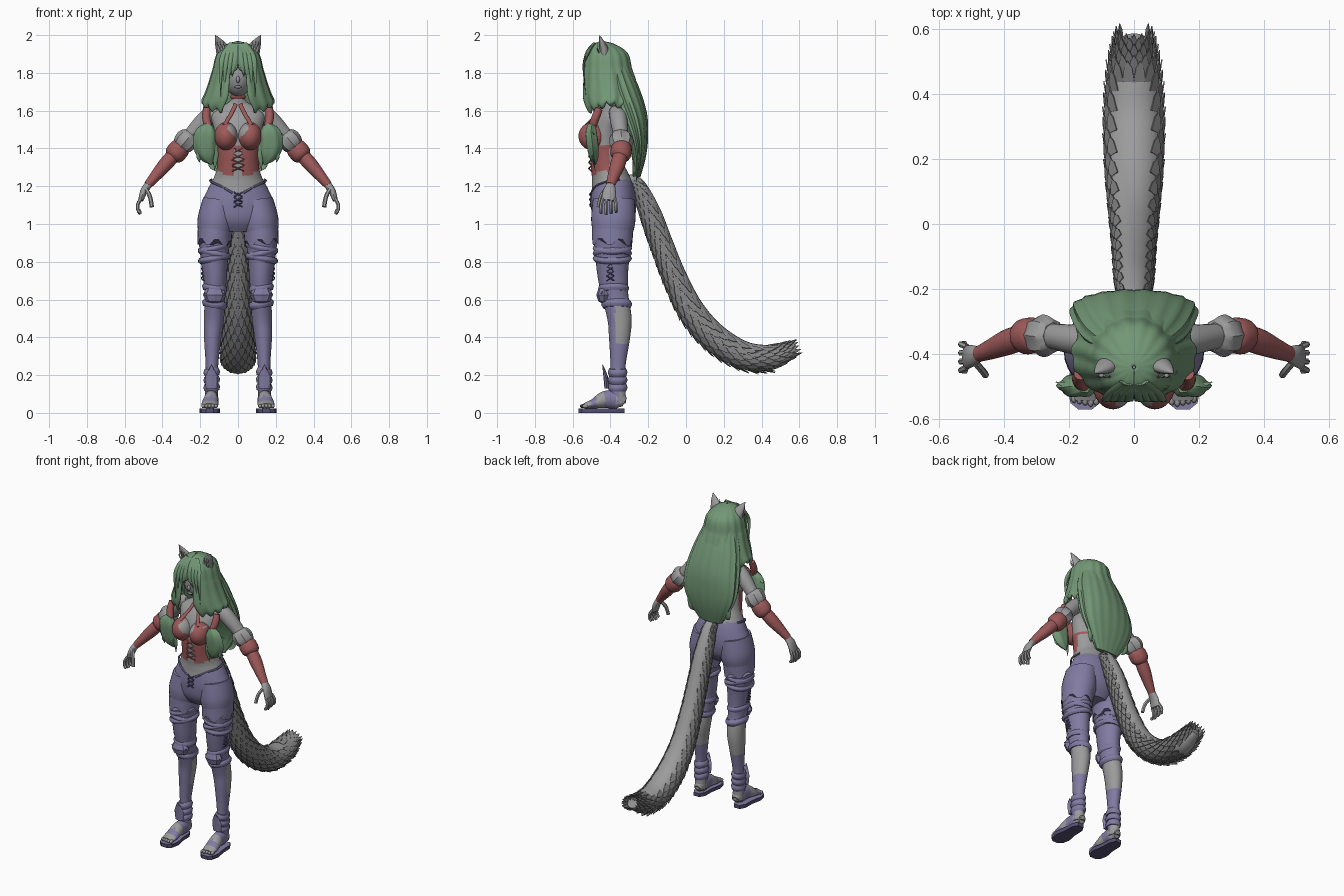
import bpy, bmesh, math
from mathutils import Vector

if "Cube" in bpy.data.objects:
    bpy.data.objects.remove(bpy.data.objects["Cube"])


def material(name, *rgb):
    m = bpy.data.materials.new(name)
    m.use_nodes = True
    m.diffuse_color = (*rgb, 1)
    m.node_tree.nodes["Principled BSDF"].inputs["Base Color"].default_value = (*rgb, 1)
    return m


SKIN = material("grey skin", .33, .33, .33)
FUR = material("dark grey fur", .22, .22, .22)
HAIR = material("green hair", .17, .31, .18)
RED = material("red cloth", .34, .1, .1)
PURPLE = material("purple cloth", .22, .2, .36)
SOLE = material("dark purple sole", .09, .08, .17)


def finish(name, bm, mats, rule=None, mirror=False, angle=45):
    bmesh.ops.recalc_face_normals(bm, faces=bm.faces)
    bm.normal_update()
    for f in bm.faces:
        f.smooth = angle > 0
        if rule:
            f.material_index = int(rule(f.calc_center_median(), f.normal))
    me = bpy.data.meshes.new(name)
    bm.to_mesh(me)
    bm.free()
    for m in mats:
        me.materials.append(m)
    if angle > 0:
        me.set_sharp_from_angle(angle=math.radians(angle))
    ob = bpy.data.objects.new(name, me)
    bpy.context.collection.objects.link(ob)
    if mirror:
        ob.modifiers.new("mirror", "MIRROR").use_mirror_merge = False
    return ob


def spline(pts, sub):
    """Smooth curve through tuples of any length."""
    out = []
    for i in range(len(pts) - 1):
        a, b, c, d = (pts[max(0, min(len(pts) - 1, i + k))] for k in (-1, 0, 1, 2))
        for s in range(sub):
            t = s / sub
            out.append([q + .5 * t * (r - p + t * (2 * p - 5 * q + 4 * r - w + t * (3 * (q - r) + w - p)))
                        for p, q, r, w in zip(a, b, c, d)])
    return out + [list(pts[-1])]


def frames(path, ref):
    """Centre, two cross axes and tangent at each path point."""
    for i, p in enumerate(path):
        t = (Vector(path[min(i + 1, len(path) - 1)][:3]) - Vector(path[max(i - 1, 0)][:3])).normalized()
        u = Vector(ref)
        u = (u - t * u.dot(t)).normalized()
        yield Vector(p[:3]), u * max(p[3], .001), t.cross(u) * max(p[4], .001), t


def tube(name, pts, mats, n=16, sub=4, ref=(1, 0, 0), rule=None, mirror=False, folds=0, depth=0, angle=45, zigzag=0):
    """Points are x, y, z and two cross radii."""
    bm = bmesh.new()
    rings = []
    for c, u, v, t in frames(spline(pts, sub), ref):
        ring = []
        for k in range(n):
            a = math.tau * k / n
            w = 1 + depth * math.cos(folds * a)
            ring.append(bm.verts.new(c + (u * math.cos(a) + v * math.sin(a)) * w))
        rings.append(ring)
    for k, vert in enumerate(rings[-1]):
        vert.co.z -= zigzag * (k % 4 < 2)
    for r, s in zip(rings, rings[1:]):
        for k in range(n):
            bm.faces.new((r[k], r[(k + 1) % n], s[(k + 1) % n], s[k]))
    bm.faces.new(rings[0])
    bm.faces.new(rings[-1])
    return finish(name, bm, mats, rule, mirror, angle)


def cord(name, pts, r, mat, mirror=False, flat=1):
    return tube(name, [(*p, r, r * flat) for p in pts], [mat], 6, 3, (1, .1, .05), mirror=mirror)


def lock(name, pts, w, mirror=False, mat=HAIR):
    """Tapered flat strand."""
    last = len(pts) - 1
    tube(name, [(*p, w * (1 - i / last) ** .6, .4 * w * (1 - i / last) ** .6) for i, p in enumerate(pts)],
         [mat], 8, 4, mirror=mirror)


def ball(name, loc, size, mats, rule=None, mirror=False, seg=24, angle=60):
    bm = bmesh.new()
    bmesh.ops.create_uvsphere(bm, u_segments=seg, v_segments=seg // 2, radius=1)
    for v in bm.verts:
        v.co = Vector(loc) + v.co * Vector(size)
    return finish(name, bm, mats, rule, mirror, angle)


def band(name, x, y, z, a, b, h, mat, tilt=0, bulge=.01, mirror=True):
    tube(name, [(x - tilt, y, z - h, a, b), (x, y, z, a + bulge, b + bulge), (x + tilt, y, z + h, a, b)],
         [mat], 24, 3, mirror=mirror)


# Torso with trousers top, corset and back strap
def torso_rule(c, n):
    x, front = abs(c.x), c.y < -.405
    if c.z < (1.165 + .35 * x if front else 1.235):
        return 1
    if 1.397 < c.z < 1.42:
        return 2
    return 2 if front and x > .026 and 1.24 + .35 * x < c.z < 1.41 else 0


tube("torso", [(0, -.385, .96, .1, .07), (0, -.385, 1.02, .17, .108), (0, -.383, 1.1, .193, .12),
               (0, -.388, 1.18, .162, .114), (0, -.4, 1.24, .13, .1), (0, -.415, 1.3, .112, .088),
               (0, -.425, 1.4, .11, .085), (0, -.42, 1.5, .125, .08), (0, -.39, 1.575, .14, .07),
               (0, -.385, 1.625, .085, .055), (0, -.395, 1.67, .04, .042), (0, -.405, 1.76, .037, .04)],
     [SKIN, PURPLE, RED], 64, 6, rule=torso_rule)


# Bust with open neckline
def bust_rule(c, n):
    x = abs(c.x)
    window = c.z > 1.45 and x < min(c.z - 1.445, .55 * (1.61 - c.z))
    return 0 if window or (c.z > 1.52 and x > .1) else 1


ball("bust", (.064, -.495, 1.465), (.062, .074, .074), [SKIN, RED], bust_rule, True, 40)
cord("halter_straps", [(.012, -.445, 1.635), (.038, -.478, 1.58), (.072, -.532, 1.525)], .011, RED, True, .5)
band("choker", 0, -.398, 1.675, .041, .043, .012, RED, bulge=.006, mirror=False)
for i in range(4):
    z = 1.28 + .032 * i
    cord("corset_lace_%d" % i, [(-.032, -.5, z), (0, -.514, z + .014), (.032, -.5, z + .028)], .004, RED)
    cord("corset_cross_lace_%d" % i, [(.032, -.5, z), (0, -.514, z + .014), (-.032, -.5, z + .028)], .004, RED)
for i in range(3):
    z = 1.09 + .027 * i
    for s in (-1, 1):
        cord("fly_lace", [(-.022 * s, -.5, z), (0, -.508, z + .012), (.022 * s, -.5, z + .024)], .005, SOLE)
cord("hip_strings", [(.03, -.5, 1.165), (.09, -.48, 1.2), (.145, -.42, 1.225), (.14, -.35, 1.235)], .006, PURPLE, True)

# Head, nose, lips and ears
ball("head", (0, -.43, 1.79), (.078, .093, .115), [SKIN])
ball("nose", (0, -.522, 1.765), (.01, .014, .018), [SKIN], seg=12)
ball("lips", (0, -.512, 1.725), (.02, .01, .008), [FUR], seg=12)
ball("eyes", (.03, -.508, 1.795), (.015, .009, .007), [FUR], mirror=True, seg=12)
tube("ears", [(.072, -.43, 1.88, .037, .03), (.082, -.435, 1.925, .036, .024), (.102, -.447, 1.965, .022, .014),
              (.12, -.458, 2, .001, .001)], [SKIN, FUR], 12, 3, mirror=True,
     rule=lambda c, n: n.y < -.6)
for i in range(3):
    lock("ear_tuft_%d" % i, [(.062 + .015 * i, -.455, 1.9), (.075 + .015 * i, -.47, 1.93), (.075 + .018 * i, -.465, 1.965)],
         .01, True, SKIN)


# Hair mantle, open at the face
def mantle(rows, cols=72):
    bm = bmesh.new()
    path = spline(rows, 5)
    grid = []
    for i, (z, cy, rx, ry, gap) in enumerate(path):
        g = math.radians(max(gap, 0))
        t = (i / (len(path) - 1)) ** 4
        row = []
        for k in range(cols + 1):
            a = g + (math.tau - 2 * g) * k / cols
            w = 1 + .025 * math.cos(15 * a)
            lift = t * (.055 * (1 - abs(math.cos(a))) + .014 * math.cos(18 * a))
            row.append(bm.verts.new((rx * w * math.sin(a), cy - ry * w * math.cos(a), z + lift)))
        grid.append(row)
    for r, s in zip(grid, grid[1:]):
        for k in range(cols):
            bm.faces.new((r[k], r[k + 1], s[k + 1], s[k]))
    ob = finish("hair_mantle", bm, [HAIR])
    mod = ob.modifiers.new("thickness", "SOLIDIFY")
    mod.thickness, mod.offset = .012, 0


mantle([(1.962, -.44, .005, .005, 0), (1.945, -.435, .06, .06, 0), (1.9, -.42, .105, .107, 0),
        (1.825, -.415, .125, .122, 2), (1.8, -.412, .132, .128, 17), (1.74, -.405, .148, .14, 18),
        (1.67, -.4, .17, .147, 18), (1.62, -.4, .185, .135, 22), (1.59, -.4, .172, .12, 32)])
tube("back_hair", [(0, -.38, 1.86, .1, .06), (0, -.345, 1.72, .155, .09), (0, -.29, 1.57, .188, .085),
                   (0, -.258, 1.45, .19, .058), (0, -.25, 1.35, .15, .036), (0, -.262, 1.25, .085, .02)],
     [HAIR], 72, 5, folds=18, depth=.025)
for i in range(5):
    x = .018 + .03 * i
    lock("back_hair_tips_%d" % i, [(x, -.25, 1.4), (x, -.248, 1.31), (x * .85, -.265, 1.2 + .02 * i)], .026, True)
for i in range(4):
    x = .012 + .02 * i
    lock("fringe_%d" % i, [(x * .4, -.49, 1.95), (x, -.528 + .003 * i, 1.9), (x * 1.1 + .01, -.543, 1.83),
                           (x + .02, -.53, 1.78 - .035 * i)], .022, True)
# Tied front locks
tube("lock_ties", [(.165, -.46, 1.61, .02, .02), (.168, -.48, 1.56, .022, .022), (.152, -.5, 1.5, .02, .02)],
     [RED], 12, 4, mirror=True)
tube("lock_tufts", [(.152, -.498, 1.525, .02, .02), (.165, -.502, 1.485, .055, .03), (.172, -.495, 1.42, .062, .032),
                    (.158, -.488, 1.36, .045, .025), (.14, -.48, 1.315, .004, .004)],
     [HAIR], 24, 4, mirror=True, folds=6, depth=.08)
for i in range(4):
    lock("tuft_tips_%d" % i, [(.165, -.5, 1.5 - .02 * i), (.205, -.495, 1.485 - .04 * i),
                              (.24 - .012 * i, -.485, 1.475 - .05 * i)], .024, True)
lock("inner_tuft_tips", [(.14, -.5, 1.45), (.12, -.495, 1.36), (.125, -.48, 1.28)], .025, True)

# Arms, sleeves and cuffs
tube("arms", [(.1, -.37, 1.59, .04, .04), (.145, -.36, 1.575, .046, .046), (.19, -.354, 1.535, .045, .046),
              (.25, -.345, 1.47, .039, .039), (.31, -.34, 1.4, .036, .036), (.38, -.36, 1.32, .04, .038),
              (.44, -.385, 1.25, .031, .029), (.478, -.4, 1.205, .024, .022)],
     [SKIN, RED], 24, 5, (0, 1, 0), lambda c, n: c.x > .32 + .1 * (c.z - 1.4), True)
tube("fur_cuffs", [(.247, -.345, 1.475, .042, .04), (.262, -.345, 1.457, .058, .055), (.287, -.342, 1.427, .06, .056),
                   (.31, -.34, 1.4, .042, .04)], [SKIN], 24, 3, (0, 1, 0), mirror=True, folds=8, depth=.06)
tube("sleeve_cuffs", [(.295, -.342, 1.415, .044, .044), (.308, -.342, 1.4, .055, .055), (.338, -.346, 1.366, .054, .054),
                      (.352, -.35, 1.35, .038, .038)], [RED], 24, 3, (0, 1, 0), mirror=True)

# Hands
tube("palms", [(.472, -.398, 1.21, .022, .021), (.498, -.405, 1.175, .034, .019), (.515, -.41, 1.125, .038, .014)],
     [SKIN], 16, 4, (0, 1, 0), mirror=True)
for i in range(4):
    y, low = -.44 + .021 * i, 1.052 + .007 * abs(i - 1)
    cord("finger_%d" % i, [(.513, y, 1.135), (.53, y - .008 + .005 * i, 1.105), (.529, y - .01 + .006 * i, 1.075),
                           (.516, y - .01 + .006 * i, low)], .0095, SKIN, True)
cord("thumbs", [(.488, -.425, 1.185), (.466, -.45, 1.145), (.456, -.463, 1.09)], .0115, SKIN, True)

# Legs, bare at the back of the calf
LEG = [(.1, -.383, 1.13, .085, .11), (.114, -.385, 1.02, .1, .117), (.124, -.39, .93, .086, .102),
       (.125, -.39, .82, .073, .09), (.122, -.387, .72, .063, .08), (.122, -.375, .62, .055, .07),
       (.127, -.352, .5, .053, .064), (.134, -.352, .4, .046, .056), (.138, -.36, .25, .033, .04),
       (.14, -.362, .14, .034, .042), (.14, -.36, .05, .036, .042)]
tube("legs", LEG, [PURPLE, SKIN], 32, 8, mirror=True,
     rule=lambda c, n: (.36 < c.z < .57 and c.y > -.375) or (c.z < .11 and c.y > -.355))
tube("trouser_cuffs", [(.121, -.388, .97, .092, .109), (.125, -.39, .915, .091, .107)], [PURPLE], 24, 2,
     mirror=True, zigzag=.03)
for i, (z, tilt) in enumerate([(.872, .004), (.845, -.004), (.818, .003)]):
    band("thigh_wrap_%d" % i, .125, -.39, z, .079, .094, .016, PURPLE, tilt)
for i, (z, y) in enumerate([(.66, -.383), (.575, -.367)]):
    band("knee_wrap_%d" % i, .123, y, z, .058, .072, .02, PURPLE, -.004)
for i in range(4):
    z = .7 + .025 * i
    for s in (-1, 1):
        cord("thigh_lace", [(.18, -.4 - .02 * s, z), (.193, -.4, z + .012), (.184, -.4 + .02 * s, z + .025)], .004, SOLE, True)

# Knee guards
ball("knee_guards", (.124, -.435, .625), (.062, .04, .05), [PURPLE], mirror=True, seg=8, angle=0)
tube("knee_guard_points", [(.124, -.425, .69, .008, .006), (.124, -.447, .635, .058, .02), (.124, -.42, .555, .006, .006)],
     [PURPLE], 6, 1, mirror=True, angle=0)

# Ankle guards and sandals
for i, z in enumerate((.215, .175, .135)):
    band("ankle_wrap_%d" % i, .139, -.362, z, .037, .045, .02, PURPLE, .003, .007)
tube("ankle_tongues", [(.14, -.42, .13, .03, .012), (.14, -.425, .19, .034, .012), (.14, -.442, .255, .002, .002)],
     [PURPLE], 8, 2, mirror=True, angle=0)
tube("feet", [(.14, -.325, .055, .025, .025), (.14, -.36, .07, .036, .048), (.143, -.43, .07, .038, .045),
              (.148, -.49, .048, .045, .026), (.15, -.54, .036, .04, .014)], [SKIN, PURPLE], 20, 5, mirror=True,
     rule=lambda c, n: -.43 < c.y < -.375 or -.505 < c.y < -.475)
for i in range(5):
    ball("toe_%d" % i, (.116 + .017 * i, -.545 + .004 * abs(i - 1), .036), (.01, .018, .011), [SKIN], mirror=True, seg=10)


def sole():
    bm = bmesh.new()
    half = [(-.57, .02), (-.55, .045), (-.5, .055), (-.43, .042), (-.36, .04), (-.325, .02)]
    outline = [(.15 + w, y) for y, w in half] + [(.15 - w, y) for y, w in reversed(half)]
    face = bm.faces.new([bm.verts.new((x, y, 0)) for x, y in outline])
    top = bmesh.ops.extrude_face_region(bm, geom=[face])["geom"]
    bmesh.ops.translate(bm, verts=[v for v in top if isinstance(v, bmesh.types.BMVert)], vec=(0, 0, .024))
    finish("sandal_soles", bm, [SOLE, PURPLE], lambda c, n: n.z > .5, True, 30)


sole()

# Tail with a coat of pointed fur flaps on its sides and underside
TAIL = [(0, -.31, 1.235, .03, .03), (0, -.255, 1.2, .042, .042), (0, -.19, 1.06, .055, .057),
        (0, -.13, .9, .059, .06), (0, -.06, .72, .064, .064), (0, .03, .54, .073, .07), (0, .15, .4, .083, .074),
        (0, .3, .308, .086, .073), (0, .44, .292, .076, .066), (0, .53, .315, .055, .046), (0, .57, .335, .036, .03)]
tube("tail", TAIL, [SKIN], 24, 6, angle=60)


def tail_fur():
    bm = bmesh.new()
    for i, (c, u, v, t) in enumerate(list(frames(spline(TAIL, 4), (1, 0, 0)))[2:-3]):
        for k in range(14):
            a = math.tau * (k + .5 * (i % 2)) / 14
            out = lambda b, s: c + (u * math.cos(b) + v * math.sin(b)) * s
            if out(a, 1).y > c.y and abs(math.cos(a)) < .75:
                continue
            base = [out(a - .26, 1), out(a + .26, 1), out(a + .15, 1.07) + t * .045, out(a, 1.1) + t * .065,
                    out(a - .15, 1.07) + t * .045]
            bm.faces.new([bm.verts.new(p) for p in base])
    ob = finish("tail_fur", bm, [FUR], angle=0)
    ob.modifiers.new("thickness", "SOLIDIFY").thickness = .004


tail_fur()
for i in range(7):
    a = math.tau * i / 7
    x, z = .03 * math.cos(a), .025 * math.sin(a)
    lock("tail_tip_%d" % i, [(x, .53, .315 + z), (x * 1.2, .555, .33 + z), (x, .578, .34 + z)], .016, False, SKIN)
